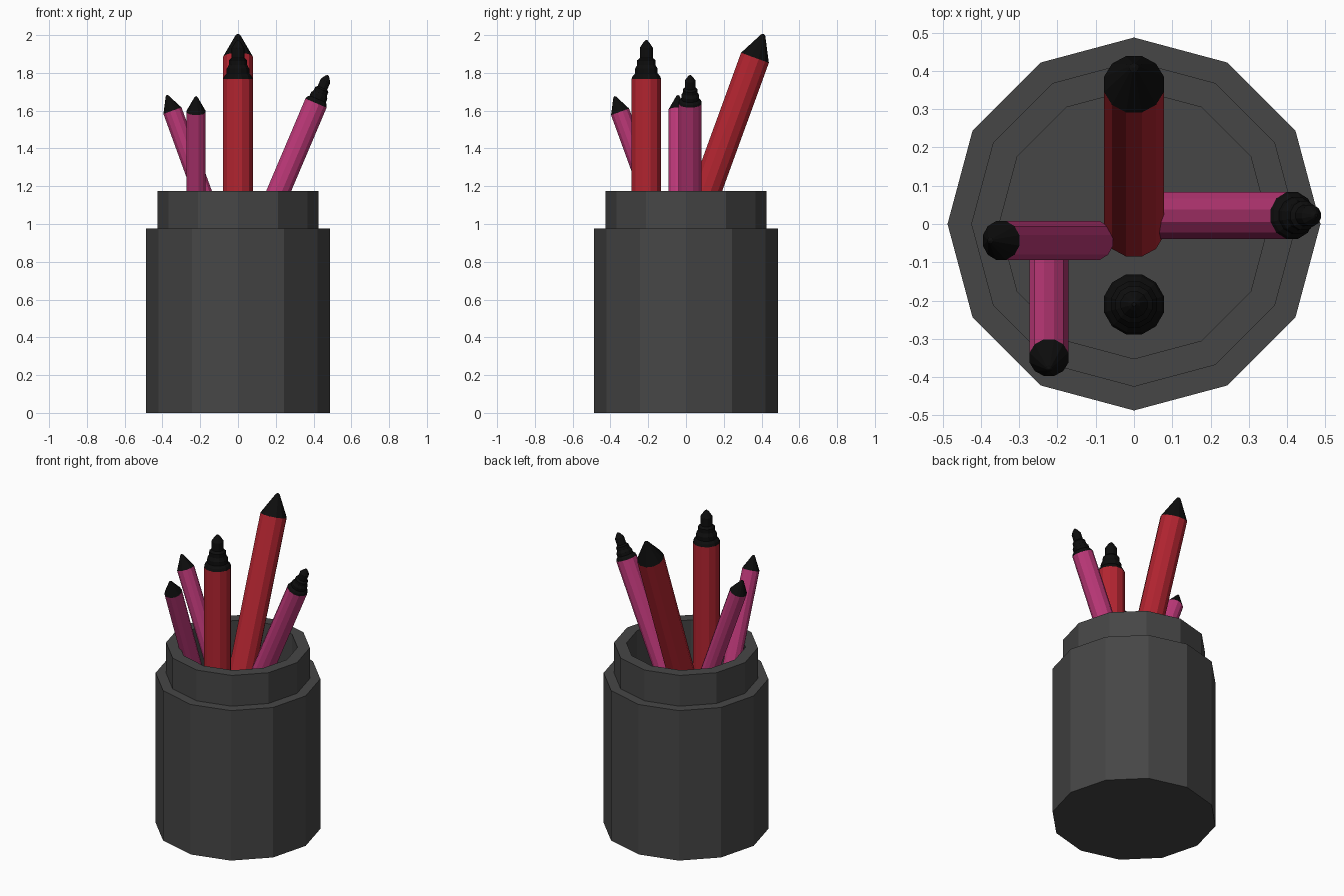
import bpy, bmesh
from math import cos, sin, pi, radians

cube = bpy.data.objects.get("Cube")
if cube:
    bpy.data.objects.remove(cube)


def material(name, rgb):
    mat = bpy.data.materials.new(name)
    mat.use_nodes = True
    color = (*rgb, 1.0)
    mat.diffuse_color = color
    mat.node_tree.nodes["Principled BSDF"].inputs["Base Color"].default_value = color
    return mat


GREY = material("dark grey", (0.061, 0.061, 0.061))
RED = material("deep red", (0.45, 0.018, 0.03))
PINK = material("magenta pink", (0.51, 0.04, 0.19))
BLACK = material("black", (0.004, 0.004, 0.004))


def lathe(name, profile, materials, sides=12, phase=0.0):
    """Revolve (radius, height) points and cap both ends; faces above z=0 take the last material."""
    bm = bmesh.new()
    rings = []
    for r, z in profile:
        rings.append([bm.verts.new((r * cos(phase + 2 * pi * i / sides),
                                    r * sin(phase + 2 * pi * i / sides), z))
                      for i in range(sides)])
    for low, high in zip(rings, rings[1:]):
        for i in range(sides):
            j = (i + 1) % sides
            bm.faces.new((low[i], low[j], high[j], high[i]))
    bm.faces.new(rings[0][::-1])
    bm.faces.new(rings[-1])
    bmesh.ops.recalc_face_normals(bm, faces=bm.faces)
    for face in bm.faces:
        if face.calc_center_median().z > -0.0001:
            face.material_index = len(materials) - 1
    mesh = bpy.data.meshes.new(name)
    bm.to_mesh(mesh)
    bm.free()
    for mat in materials:
        mesh.materials.append(mat)
    obj = bpy.data.objects.new(name, mesh)
    bpy.context.collection.objects.link(obj)
    return obj


# Stepped cup with a hollow neck
lathe("cup", [(0.487, 0), (0.487, 0.975), (0.425, 0.975), (0.425, 1.175),
              (0.352, 1.175), (0.352, 0.70)], [GREY])

# Pen profiles, with the shoulder at height zero
BODY = [(0.081, -1.10), (0.081, 0)]
PENCIL = BODY + [(0.012, 0.128), (0.003, 0.134)]
MARKER = BODY + [(0.075, 0.016), (0.062, 0.03), (0.062, 0.055), (0.05, 0.075),
                 (0.05, 0.10), (0.036, 0.112), (0.036, 0.165),
                 (0.016, 0.195), (0.005, 0.206)]


def pen(name, profile, color, shoulder, scale=1.0, tilt_x=0.0, tilt_y=0.0):
    points = [(r * scale, z * scale) for r, z in profile]
    obj = lathe(name, points, [color, BLACK], phase=pi / 12)
    obj.location = shoulder
    obj.rotation_euler = (radians(tilt_x), radians(tilt_y), 0)


pen("red_pencil", PENCIL, RED, (0, 0.365, 1.88), tilt_x=-20)
pen("red_marker", MARKER, RED, (0, -0.21, 1.767))
pen("pink_marker", MARKER, PINK, (0.413, 0.022, 1.64), 0.78, tilt_y=23)
pen("pink_pencil_side", PENCIL, PINK, (-0.347, -0.043, 1.60), 0.65, tilt_y=-20)
pen("pink_pencil_front", PENCIL, PINK, (-0.222, -0.349, 1.594), 0.65, tilt_x=20)
